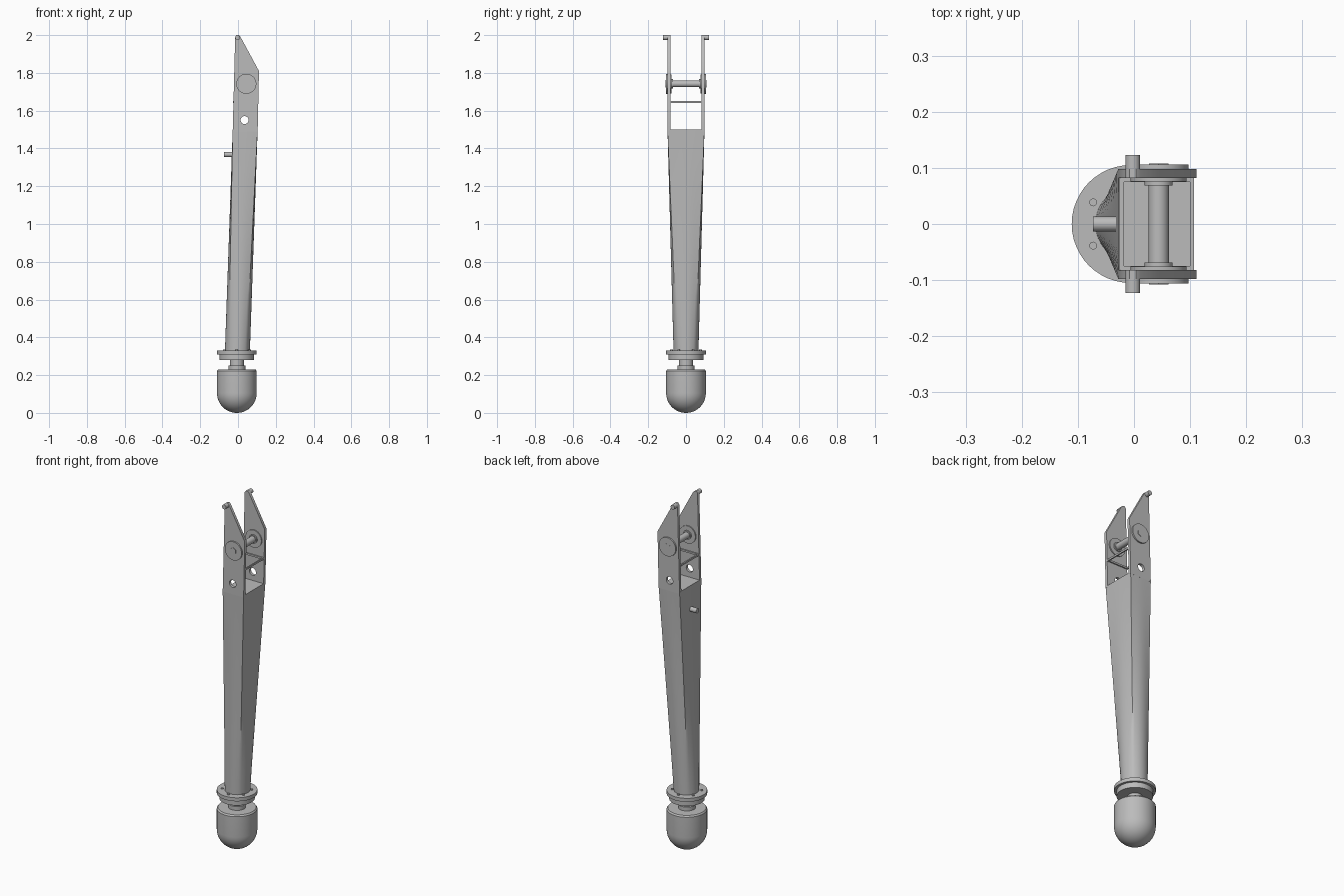
import bpy, bmesh
from math import cos, sin, pi, radians
from mathutils import Matrix, Vector

cube = bpy.data.objects.get("Cube")
if cube:
    bpy.data.objects.remove(cube, do_unlink=True)

grey = bpy.data.materials.new("plain grey")
grey.use_nodes = True
tone = (0.5, 0.5, 0.5, 1)
grey.diffuse_color = tone
grey.node_tree.nodes["Principled BSDF"].inputs["Base Color"].default_value = tone


def finish(obj, smooth=True):
    obj.data.materials.append(grey)
    bpy.ops.object.select_all(action='DESELECT')
    obj.select_set(True)
    bpy.context.view_layer.objects.active = obj
    if smooth:
        bpy.ops.object.shade_smooth_by_angle(angle=radians(35))
    return obj


def from_bmesh(name, bm):
    bmesh.ops.recalc_face_normals(bm, faces=bm.faces)
    mesh = bpy.data.meshes.new(name)
    bm.to_mesh(mesh)
    bm.free()
    obj = bpy.data.objects.new(name, mesh)
    bpy.context.collection.objects.link(obj)
    return finish(obj)


def rod(name, start, end, radius, sides=32):
    """Cylinder between two points."""
    a, b = Vector(start), Vector(end)
    turn = (b - a).to_track_quat('Z', 'Y').to_matrix().to_4x4()
    bm = bmesh.new()
    bmesh.ops.create_cone(bm, cap_ends=True, segments=sides, radius1=radius,
                          radius2=radius, depth=(b - a).length,
                          matrix=Matrix.Translation((a + b) / 2) @ turn)
    return from_bmesh(name, bm)


def loft(name, rings):
    bm = bmesh.new()
    loops = [[bm.verts.new(p) for p in ring] for ring in rings]
    for low, high in zip(loops, loops[1:]):
        for i in range(len(low)):
            j = (i + 1) % len(low)
            bm.faces.new((low[i], low[j], high[j], high[i]))
    bm.faces.new(loops[0])
    bm.faces.new(loops[-1])
    return from_bmesh(name, bm)


def outline_plate(name, loops, thickness, matrix):
    """Flat plate from an outer outline with cut-out loops."""
    curve = bpy.data.curves.new(name, 'CURVE')
    curve.dimensions = '2D'
    curve.fill_mode = 'BOTH'
    curve.extrude = thickness / 2
    for loop in loops:
        spline = curve.splines.new('POLY')
        spline.points.add(len(loop) - 1)
        spline.use_cyclic_u = True
        for point, (u, v) in zip(spline.points, loop):
            point.co = (u, v, 0, 1)
    obj = bpy.data.objects.new(name, curve)
    bpy.context.collection.objects.link(obj)
    obj.matrix_world = matrix
    bpy.ops.object.select_all(action='DESELECT')
    obj.select_set(True)
    bpy.context.view_layer.objects.active = obj
    bpy.ops.object.convert(target='MESH')
    return finish(bpy.context.object)


def circle(cx, cy, r, n=32):
    return [(cx + r * cos(2 * pi * i / n), cy + r * sin(2 * pi * i / n)) for i in range(n)]


def rectangle(x0, x1, y):
    return [(x0, -y), (x1, -y), (x1, y), (x0, y)]


# Rounded foot, turned about the leg axis
AX, R = -0.006, 0.105
profile = [(R * sin(a), R - R * cos(a)) for a in [pi / 2 * i / 12 for i in range(1, 13)]]
profile += [(R, 0.222), (R - 0.006, 0.23)]
loft("rounded_foot", [[(x, y, z) for x, y in circle(AX, 0, r, 48)] for r, z in [(0.002, 0)] + profile])

# Ankle and flange
for name, z0, z1, r in (("ankle_collar", 0.225, 0.252, 0.045), ("ankle_stem", 0.25, 0.285, 0.037),
                        ("lower_flange", 0.28, 0.312, 0.092), ("upper_flange", 0.31, 0.33, R)):
    rod(name, (AX, 0, z0), (AX, 0, z1), r, 48)
for i, (x, y) in enumerate(circle(AX, 0, 0.077, 12)[1::2]):
    rod(f"flange_screw_{i + 1}", (x, y, 0.325), (x, y, 0.335), 0.007, 12)

# Leg body blending from a round base to a square top
N = 48
base, top = [], []
for i in range(N):
    c, s = cos(2 * pi * i / N), sin(2 * pi * i / N)
    k = max(abs(c), abs(s))
    base.append(Vector((-0.003 + 0.066 * c, 0.066 * s, 0.33)))
    top.append(Vector((0.038 + 0.066 * c / k, 0.098 * s / k, 1.5)))
loft("leg_body", [[a.lerp(b, t / 8) for a, b in zip(base, top)] for t in range(9)])

# Clevis side plates, washers, bolts and top pegs
PX, PZ = 0.044, 1.742
outline = [(-0.028, 1.49), (0.104, 1.49), (0.111, 1.81), (0.012, 1.993),
           (0.004, 2.0), (-0.008, 2.0), (-0.015, 1.99)]
for side, label in ((-1, "front"), (1, "back")):
    stand = Matrix.Translation((0, side * 0.09, 0)) @ Matrix.Rotation(pi / 2, 4, 'X')
    outline_plate(f"{label}_side_plate", [outline, circle(0.035, 1.55, 0.021)], 0.016, stand)
    for name, y0, y1, r, n in (("outer_washer", 0.097, 0.106, 0.053, 48),
                               ("inner_washer", 0.076, 0.083, 0.05, 48),
                               ("pin_collar", 0.069, 0.077, 0.025, 32),
                               ("bolt_head", 0.105, 0.108, 0.02, 6)):
        rod(f"{label}_{name}", (PX, side * y0, PZ), (PX, side * y1, PZ), r, n)
    rod(f"{label}_top_peg", (-0.002, side * 0.083, 1.987), (-0.002, side * 0.123, 1.987), 0.013)

# Cross pin, open frame between the plates, rear knob
rod("cross_pin", (PX, -0.08, PZ), (PX, 0.08, PZ), 0.018)
outline_plate("spacer_frame", [rectangle(-0.026, 0.107, 0.084), rectangle(-0.018, 0.1, 0.075)],
              0.01, Matrix.Translation((0, 0, 1.645)))
rod("rear_knob", (-0.073, 0, 1.368), (-0.02, 0, 1.368), 0.0135, 24)
